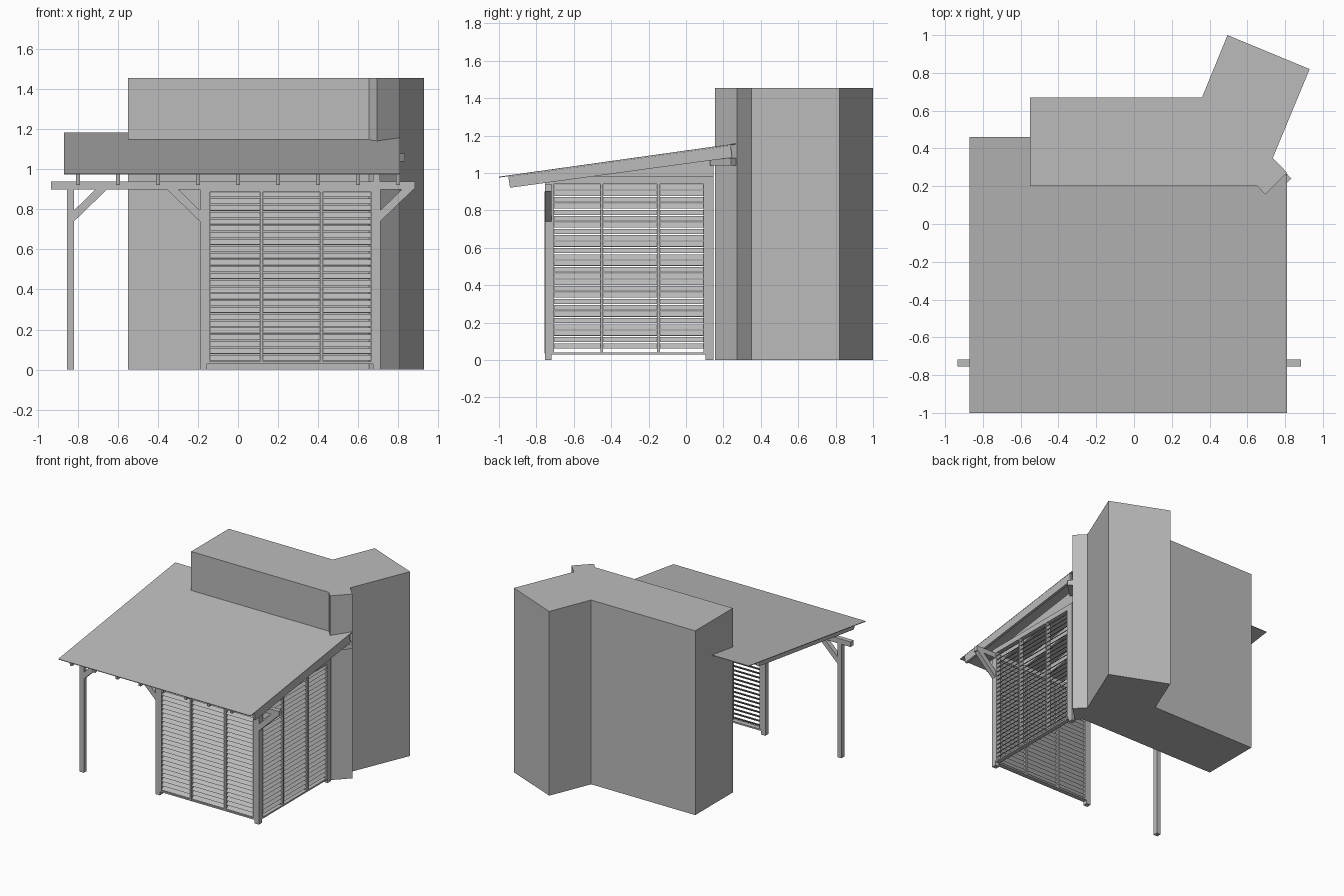
import bpy
import bmesh
from mathutils import Vector

cube = bpy.data.objects.get("Cube")
if cube:
    bpy.data.objects.remove(cube, do_unlink=True)

grey = bpy.data.materials.new("plain grey")
grey.use_nodes = True
colour = (0.5, 0.5, 0.5, 1)
grey.diffuse_color = colour
grey.node_tree.nodes["Principled BSDF"].inputs["Base Color"].default_value = colour


def prism(name, outline, axis, lo, hi):
    """Extrude a 2D outline along an axis; x takes (y, z), y takes (x, z), z takes (x, y)."""
    place = {"x": lambda a, b: Vector((lo, a, b)),
             "y": lambda a, b: Vector((a, lo, b)),
             "z": lambda a, b: Vector((a, b, lo))}[axis]
    shift = Vector([(hi - lo) * (axis == k) for k in "xyz"])
    bm = bmesh.new()
    face = bm.faces.new([bm.verts.new(place(a, b)) for a, b in outline])
    grown = bmesh.ops.extrude_face_region(bm, geom=[face])["geom"]
    bmesh.ops.translate(bm, vec=shift, verts=[v for v in grown if isinstance(v, bmesh.types.BMVert)])
    bmesh.ops.recalc_face_normals(bm, faces=bm.faces)
    mesh = bpy.data.meshes.new(name)
    bm.to_mesh(mesh)
    bm.free()
    mesh.materials.append(grey)
    obj = bpy.data.objects.new(name, mesh)
    bpy.context.collection.objects.link(obj)
    return obj


def box(name, x0, x1, y0, y1, z0, z1):
    return prism(name, [(x0, y0), (x1, y0), (x1, y1), (x0, y1)], "z", z0, z1)


def roof_z(y):
    return 0.98 + 0.14 * (y + 1)


def repeat(obj, count, step):
    mod = obj.modifiers.new("repeat", "ARRAY")
    mod.count = count
    mod.use_relative_offset = False
    mod.use_constant_offset = True
    mod.constant_offset_displace = step


# House block with angled wing and corner bay
prism("house_walls", [(-0.55, 0.2), (0.655, 0.2), (0.695, 0.155), (0.81, 0.272), (0.735, 0.35),
                      (0.93, 0.82), (0.495, 1.0), (0.36, 0.67), (-0.55, 0.67)], "z", 0, 1.455)

# Sloping roof sheet, wrapping the left end of the house
sheet = prism("roof_sheet", [(-0.87, -1), (0.81, -1), (0.81, 0.265), (0.7, 0.2), (-0.55, 0.2),
                             (-0.55, 0.46), (-0.87, 0.46)], "z", -0.005, 0)
for v in sheet.data.vertices:
    v.co.z += roof_z(v.co.y)

# Rafters
top0, top1 = roof_z(-0.95) - 0.006, roof_z(0.24) - 0.006
rafter = prism("rafters", [(-0.95, top0), (0.238, top1), (0.247, top1 - 0.065), (-0.941, top0 - 0.06)],
               "x", -0.81, -0.79)
repeat(rafter, 9, (0.2, 0, 0))

# Wall ledgers carrying the rafters
box("ledger", -0.55, 0.68, 0.165, 0.2, 1.04, 1.08)
prism("bay_ledger", [(0.693, 0.153), (0.717, 0.128), (0.833, 0.24), (0.808, 0.267)], "z", 1.04, 1.08)

# Posts and plates
for name, x in (("left_post", -0.855), ("middle_post", -0.19), ("right_post", 0.675)):
    box(name, x, x + 0.036, -0.755, -0.718, 0, 0.9)
box("back_post", 0.675, 0.71, 0.105, 0.147, 0, 0.94)
box("front_plate", -0.935, 0.885, -0.755, -0.718, 0.9, 0.94)
box("side_plate", 0.675, 0.71, -0.755, 0.147, 0.94, 0.98)

# Diagonal braces
for name, x, side in (("left_brace", -0.819, 1), ("middle_brace", -0.19, -1), ("right_brace", 0.711, 1)):
    prism(name, [(x, 0.74), (x + side * 0.165, 0.9), (x + side * 0.108, 0.9), (x, 0.795)],
          "y", -0.755, -0.718)

# Gable infill above the side plate
prism("gable_infill", [(-0.6, 0.96), (0.147, 0.96), (0.147, roof_z(0.147) - 0.05), (-0.6, roof_z(-0.6) - 0.05)],
      "x", 0.686, 0.699)

# Slat section: offset inwards, height; leans in at the top
PITCH = 0.034
section = [(-0.017, 0), (-0.012, -0.001), (0.014, 0.025), (0.009, 0.027)]

# Front louvred wall
slats = prism("front_slats", [(-0.737 + a, 0.046 + b) for a, b in section], "x", -0.15, 0.675)
repeat(slats, 25, (0, 0, PITCH))
box("front_sill", -0.155, 0.675, -0.755, -0.718, 0.028, 0.04)
box("front_head", -0.155, 0.675, -0.75, -0.722, 0.888, 0.9)
for x in (-0.147, 0.117, 0.417, 0.671):
    box("front_stile", x - 0.008, x + 0.008, -0.757, -0.72, 0.035, 0.9)

# Side louvred wall
slats = prism("side_slats", [(0.692 - a, 0.062 + b) for a, b in section], "y", -0.718, 0.105)
repeat(slats, 26, (0, 0, PITCH))
box("side_sill", 0.675, 0.71, -0.718, 0.105, 0.028, 0.04)
for y in (-0.712, -0.45, -0.147, 0.1):
    box("side_stile", 0.675, 0.712, y - 0.007, y + 0.007, 0.035, 0.94)
